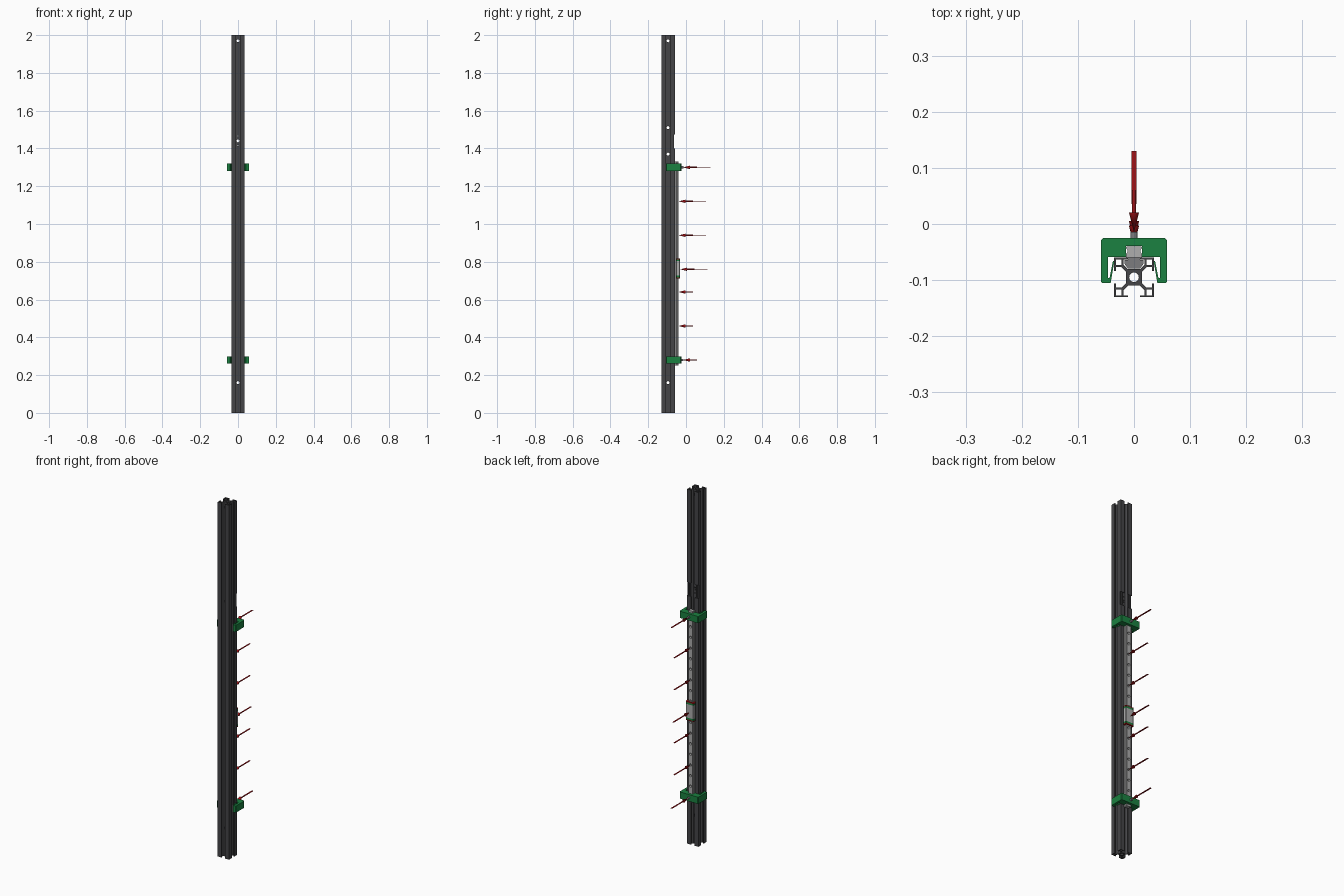
import bpy, bmesh
from math import cos, sin, pi
from mathutils import Matrix, Vector

if "Cube" in bpy.data.objects:
    bpy.data.objects.remove(bpy.data.objects["Cube"])

LINKS = bpy.context.collection


def material(name, rgb):
    m = bpy.data.materials.new(name)
    m.diffuse_color = (*rgb, 1)
    m.use_nodes = True
    m.node_tree.nodes["Principled BSDF"].inputs["Base Color"].default_value = m.diffuse_color
    return m


DARK = material("dark_anodised", (0.06, 0.06, 0.064))
GREEN = material("green_plastic", (0.011, 0.22, 0.052))
RED = material("red", (0.36, 0.006, 0.008))
STEEL = material("steel", (0.42, 0.42, 0.42))
NUT = material("nut_grey", (0.2, 0.2, 0.21))


def add(name, mesh, mat):
    ob = bpy.data.objects.new(name, mesh)
    LINKS.objects.link(ob)
    if mat:
        mesh.materials.clear()
        mesh.materials.append(mat)
    return ob


def prism(name, loops, z0, z1, mat):
    """Extrude closed xy loops (inner loops become holes) from z0 to z1."""
    cu = bpy.data.curves.new(name, 'CURVE')
    cu.dimensions, cu.fill_mode, cu.extrude = '2D', 'BOTH', (z1 - z0) / 2
    for pts in loops:
        sp = cu.splines.new('POLY')
        sp.points.add(len(pts) - 1)
        for p, (x, y) in zip(sp.points, pts):
            p.co = (x, y, 0, 1)
        sp.use_cyclic_u = True
    tmp = bpy.data.objects.new(name, cu)
    LINKS.objects.link(tmp)
    dg = bpy.context.evaluated_depsgraph_get()
    me = bpy.data.meshes.new_from_object(tmp.evaluated_get(dg))
    bpy.data.objects.remove(tmp)
    bm = bmesh.new()
    bm.from_mesh(me)
    bmesh.ops.remove_doubles(bm, verts=bm.verts, dist=1e-6)
    bmesh.ops.recalc_face_normals(bm, faces=bm.faces)
    bmesh.ops.translate(bm, verts=bm.verts, vec=(0, 0, (z0 + z1) / 2))
    for f in bm.faces:
        f.smooth = False
    bm.to_mesh(me)
    return add(name, me, mat)


def mirrored(half):
    """Close a right-hand half outline by mirroring it across x = 0."""
    return half + [(-x, y) for x, y in reversed(half)]


def rod(bm, a, b, r1, r2, seg=16):
    a, b = Vector(a), Vector(b)
    rot = (b - a).to_track_quat('Z', 'Y').to_matrix().to_4x4()
    bmesh.ops.create_cone(bm, cap_ends=True, segments=seg, radius1=r1, radius2=r2,
                          depth=(b - a).length, matrix=Matrix.Translation((a + b) / 2) @ rot)


def box(bm, lo, hi):
    lo, hi = Vector(lo), Vector(hi)
    bmesh.ops.create_cube(bm, size=1, matrix=Matrix.Translation((lo + hi) / 2)
                          @ Matrix.Diagonal((*(hi - lo), 1)))


def finish(name, bm, mat):
    me = bpy.data.meshes.new(name)
    bm.to_mesh(me)
    bm.free()
    return add(name, me, mat)


def cut(ob, bm):
    """Subtract the bmesh from the object and bake the result."""
    cutter = finish("cutter", bm, None)
    cutter.hide_render = True
    mod = ob.modifiers.new("cut", 'BOOLEAN')
    mod.operation, mod.solver, mod.object = 'DIFFERENCE', 'EXACT', cutter
    dg = bpy.context.evaluated_depsgraph_get()
    me = bpy.data.meshes.new_from_object(ob.evaluated_get(dg))
    ob.modifiers.clear()
    ob.data = me
    bpy.data.objects.remove(cutter)


# Slotted extrusion: one side outline turned four times, plus bore and corner hollows
CY = -0.095
a, t, c, s, e, h = 0.0355, 0.0035, 0.0185, 0.011, 0.004, 0.0145
side = [(-a, a), (-s, a), (-s, a - t), (-c, a - t), (-c, c + e), (-(h - e), h),
        (h - e, h), (c, c + e), (c, a - t), (s, a - t), (s, a)]
outline = []
for k in range(4):
    co, si = [(1, 0), (0, -1), (-1, 0), (0, 1)][k]
    outline += [(x * co - y * si, CY + x * si + y * co) for x, y in side]
bore = [(0.0085 * cos(i * pi / 12), CY + 0.0085 * sin(i * pi / 12)) for i in range(24)]
hollows = []
for sx in (-1, 1):
    for sy in (-1, 1):
        i, o = c + 0.0035, a - t
        hollows.append([(sx * x, CY + sy * y) for x, y in ((i, i), (o, i), (o, o), (i, o))])
post = prism("extrusion_post", [outline, bore] + hollows, 0, 2, DARK)

# Cross holes through the post
bm = bmesh.new()
for z, r in ((1.97, .008), (1.465, .003), (1.44, .008), (1.415, .003), (0.16, .008)):
    if z not in (1.97, 0.16):
        rod(bm, (0, -0.2, z), (0, 0, z), r, r)
for z in (1.51, 1.37):
    rod(bm, (-0.1, CY, z), (0.1, CY, z), 0.008, 0.008)
cut(post, bm)
for vec in (Vector((0.1, 0, 0)), Vector((0, 0.1, 0))):
    bm = bmesh.new()
    for z in (1.97, 0.16):
        p = Vector((0, CY, z))
        rod(bm, p - vec, p + vec, 0.008, 0.008)
    cut(post, bm)

# Shallow notch on the rail side of the post
bm = bmesh.new()
box(bm, (-0.05, -0.0645, 1.40), (0.05, -0.04, 1.475))
cut(post, bm)

# Guide rail with waisted sides and counterbored holes
rail = prism("guide_rail", [mirrored([(.014, -.0595), (.014, -.053), (.0115, -.050), (.0115, -.046),
                                      (.014, -.043), (.014, -.041), (.013, -.040)])], 0.25, 1.33, STEEL)
bm = bmesh.new()
for i in range(18):
    z = 0.28 + 0.06 * i
    rod(bm, (0, -0.053, z), (0, -0.03, z), 0.007, 0.007)
cut(rail, bm)

# Carriage wrapped around the rail, with end caps and seals
wrap = mirrored([(.0145, -.0535), (.023, -.0535), (.025, -.051), (.025, -.035), (.022, -.032)])
wrap += [(-.0145, -.0395), (.0145, -.0395)]
for name, z0, z1, mat in (("carriage_body", 0.727, 0.803, STEEL),
                          ("carriage_cap_low", 0.717, 0.727, GREEN),
                          ("carriage_cap_high", 0.803, 0.813, GREEN),
                          ("carriage_seal_low", 0.712, 0.717, RED),
                          ("carriage_seal_high", 0.813, 0.818, RED)):
    prism(name, [wrap], z0, z1, mat)

# Green clip brackets with folded spring fingers
clip = mirrored([(.0145, -.0395), (.0145, -.059), (.046, -.059), (.046, -.096), (.0435, -.096),
                 (.0375, -.066), (.0350, -.066), (.0415, -.105), (.057, -.105), (.059, -.103),
                 (.059, -.029), (.055, -.025)])
for name, z in (("clip_low", 0.28), ("clip_high", 1.30)):
    prism(name, [clip], z - 0.019, z + 0.019, GREEN)

# Screws, slot nuts and red direction arrows
nut = mirrored([(.0105, -.0600), (.0105, -.0638), (.017, -.0638), (.017, -.071), (.011, -.079)])
for i, z in enumerate((0.28, 0.46, 0.64, 0.76, 0.94, 1.12, 1.30)):
    on_clip = i in (0, 6)
    tip = -0.0155 if on_clip else (-0.031 if i == 3 else -0.039)
    prism(f"slot_nut_{i}", [nut], z - 0.015, z + 0.015, NUT)
    bm = bmesh.new()
    if on_clip:
        rod(bm, (0, -0.026, z), (0, -0.0145, z), 0.0065, 0.0065)
    else:
        rod(bm, (0, -0.0535, z), (0, -0.047, z), 0.0055, 0.0055)
    finish(f"screw_{i}", bm, NUT)
    bm = bmesh.new()
    rod(bm, (0, tip + 0.036, z), (0, tip, z), 0.009, 0)
    rod(bm, (0, tip + 0.075, z), (0, tip + 0.036, z), 0.0033, 0.0033)
    box(bm, (-0.0045, tip + 0.075, z - 0.0007), (0.0045, tip + 0.146, z + 0.0007))
    arrow = finish(f"arrow_{i}", bm, RED)
    bpy.ops.object.select_all(action='DESELECT')
    arrow.select_set(True)
    bpy.context.view_layer.objects.active = arrow
    bpy.ops.object.shade_smooth_by_angle()
